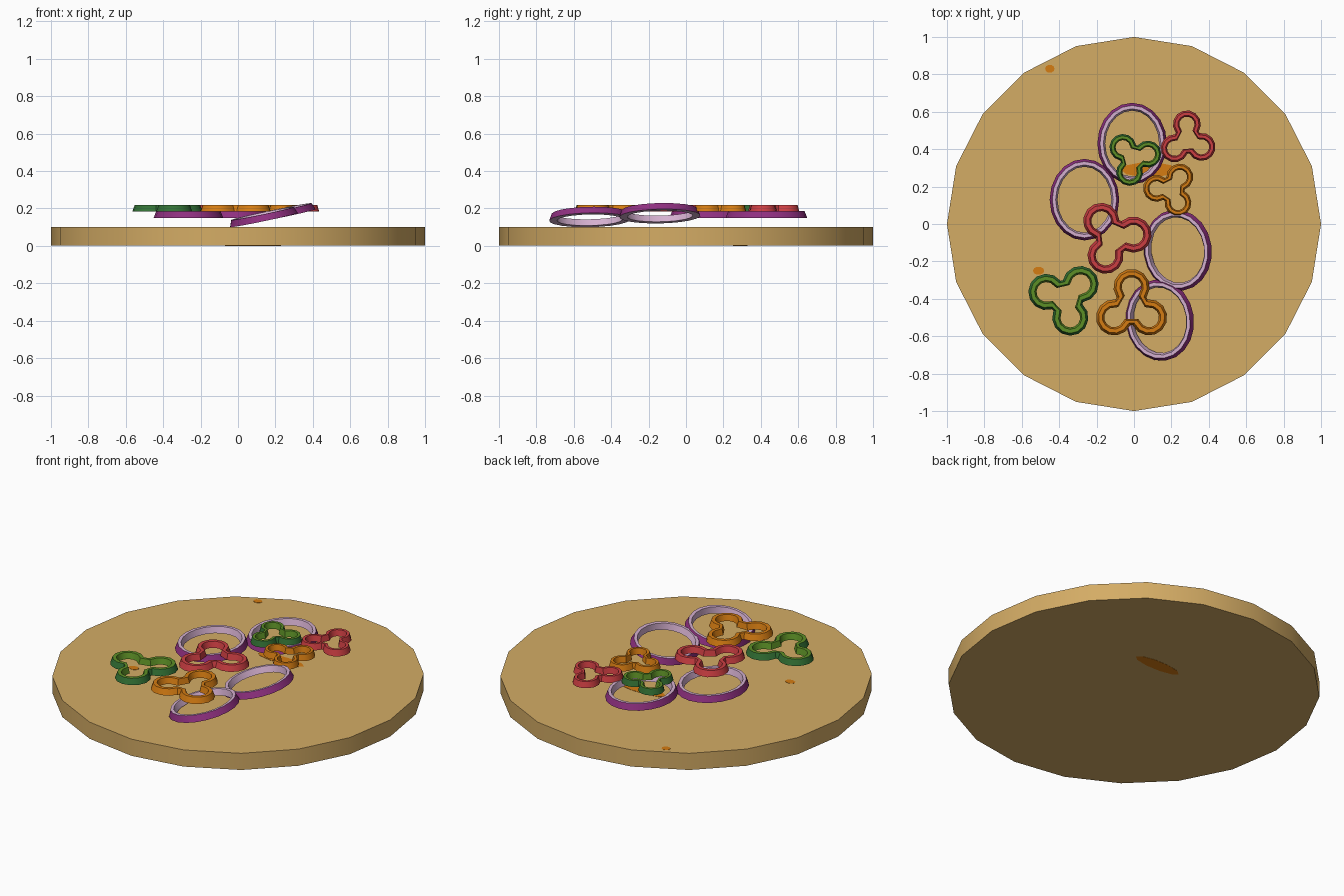
import bpy, bmesh
from math import sin, cos, pi, radians
from mathutils import Vector

cube = bpy.data.objects.get("Cube")
if cube:
    bpy.data.objects.remove(cube, do_unlink=True)


def material(name, rgb):
    """Flat material from an sRGB colour given in 0-255."""
    lin = [((c / 255 + 0.055) / 1.055) ** 2.4 for c in rgb] + [1]
    m = bpy.data.materials.new(name)
    m.use_nodes = True
    m.diffuse_color = lin
    m.node_tree.nodes["Principled BSDF"].inputs["Base Color"].default_value = lin
    return m


wood = material("wood", (212, 172, 101))
purple = material("onion skin", (143, 48, 128))
lilac = material("onion flesh", (213, 176, 208))
dark_green = material("green skin", (50, 112, 52))
green = material("green flesh", (92, 143, 38))
orange = material("orange pepper", (213, 124, 18))
red = material("red pepper", (204, 62, 66))


def finish(name, bm, mats, smooth=True):
    bmesh.ops.recalc_face_normals(bm, faces=bm.faces)
    mesh = bpy.data.meshes.new(name)
    bm.to_mesh(mesh)
    bm.free()
    for m in mats:
        mesh.materials.append(m)
    ob = bpy.data.objects.new(name, mesh)
    bpy.context.collection.objects.link(ob)
    if smooth:
        bpy.ops.object.select_all(action="DESELECT")
        ob.select_set(True)
        bpy.context.view_layer.objects.active = ob
        bpy.ops.object.shade_smooth_by_angle(angle=radians(35))
    return ob


def inset(outline, w):
    """Move each outline point inward along its normal by w."""
    result = []
    for i, p in enumerate(outline):
        t = (outline[(i + 1) % len(outline)] - outline[i - 1]).normalized()
        result.append(p + Vector((-t.y, t.x)) * w)
    return result


def slice_ring(name, outline, profile, mats, location, rotation):
    """Sweep a (inset, height) profile round an outline; band 0 is the skin."""
    bm = bmesh.new()
    loops = [[bm.verts.new((p.x, p.y, z)) for p in inset(outline, w)]
             for w, z in profile]
    n = len(outline)
    for k, a in enumerate(loops):
        b = loops[(k + 1) % len(loops)]
        for i in range(n):
            j = (i + 1) % n
            f = bm.faces.new((a[i], a[j], b[j], b[i]))
            f.material_index = 0 if k == 0 else len(mats) - 1
    ob = finish(name, bm, mats)
    ob.location = location
    ob.rotation_euler = rotation
    return ob


def oval(rx, ry, n=20):
    return [Vector((rx * cos(2 * pi * i / n), ry * sin(2 * pi * i / n)))
            for i in range(n)]


def trefoil(s, turn):
    """Three round lobes meeting in narrow notches."""
    pts = []
    for lobe in range(3):
        base = radians(turn + 120 * lobe)
        centre = Vector((cos(base), sin(base))) * 0.108 * s
        for i in range(10):
            a = base + radians(-125 + 250 * i / 9)
            pts.append(centre + Vector((cos(a), sin(a))) * 0.097 * s)
    return pts


def prism(name, outline, z0, z1, mat, smooth=False):
    bm = bmesh.new()
    face = bm.faces.new([bm.verts.new((p.x, p.y, z0)) for p in outline])
    top = bmesh.ops.extrude_face_region(bm, geom=[face])["geom"]
    for v in top:
        if isinstance(v, bmesh.types.BMVert):
            v.co.z = z1
    return finish(name, bm, [mat], smooth)


# Round board
prism("board", oval(1, 1), 0.001, 0.1, wood, True)

# Flush orange flecks in the board
for name, x, y, rx, ry, z0 in (("large_fleck", 0.08, 0.29, 0.15, 0.04, 0),
                               ("back_fleck", -0.45, 0.83, 0.025, 0.022, 0.099),
                               ("front_fleck", -0.51, -0.25, 0.03, 0.022, 0.099)):
    prism(name, [p + Vector((x, y)) for p in oval(rx, ry, 10)], z0, 0.1015, orange)

# Onion rings: two flat, two leaning up towards +x
onion_profile = ((0, -0.018), (0.014, 0.018), (0.032, 0.018), (0.042, -0.018))
for name, loc, lean, turn in (("onion_back", (-0.01, 0.43, 0.168), 0, 0),
                              ("onion_right", (-0.265, 0.13, 0.168), 0, 0),
                              ("onion_left", (0.23, -0.14, 0.176), -12, 8),
                              ("onion_front", (0.135, -0.515, 0.156), -12, 8)):
    slice_ring(name, oval(0.186, 0.218), onion_profile, (purple, lilac), loc,
               (0, radians(lean), radians(turn)))

# Pepper slices: large and small of each colour
for name, x, y, s, turn, mats in (
        ("red_pepper_large", -0.11, -0.07, 1, 7, (red,)),
        ("red_pepper_small", 0.287, 0.45, 0.77, 93, (red,)),
        ("orange_pepper_large", -0.013, -0.445, 1, 90, (orange,)),
        ("orange_pepper_small", 0.2, 0.185, 0.74, 56, (orange,)),
        ("green_pepper_large", -0.365, -0.395, 1, 43, (dark_green, green)),
        ("green_pepper_small", -0.003, 0.353, 0.74, 15, (dark_green, green))):
    profile = [(w * s, z) for w, z in
               ((0, 0), (0.013, 0.035), (0.034, 0.035), (0.044, 0))]
    slice_ring(name, trefoil(s, turn), profile, mats, (x, y, 0.183), (0, 0, 0))
